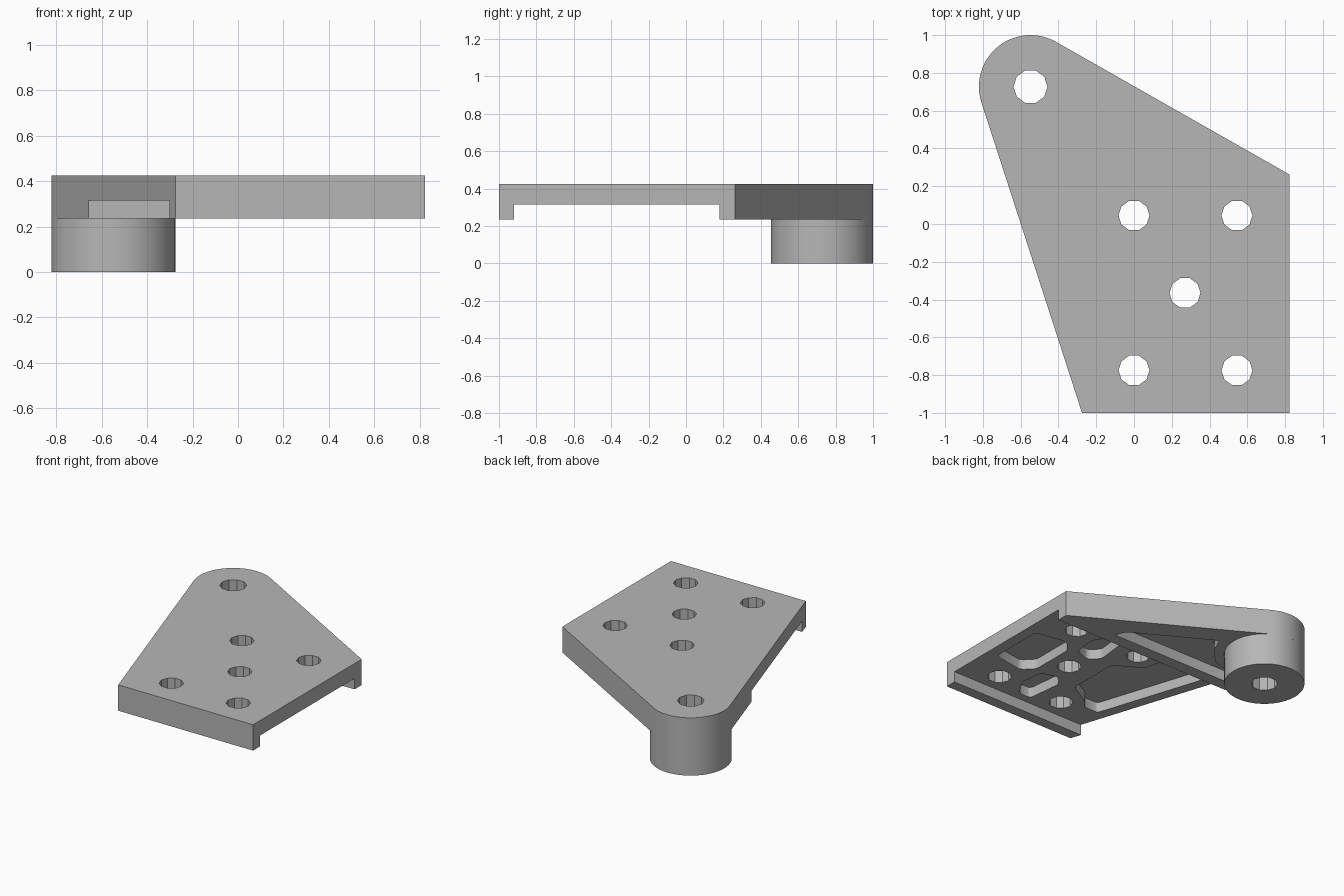
import bpy, bmesh, math
from mathutils import Vector

cube = bpy.data.objects.get("Cube")
if cube:
    bpy.data.objects.remove(cube, do_unlink=True)

TOP, UNDER, CEILING, POCKET = 0.425, 0.235, 0.315, 0.39
BOSS, RADIUS = Vector((-0.548, 0.727)), 0.273

grey = bpy.data.materials.new("plain_grey")
grey.use_nodes = True
grey.diffuse_color = (0.47, 0.47, 0.47, 1)
grey.node_tree.nodes["Principled BSDF"].inputs["Base Color"].default_value = (0.47, 0.47, 0.47, 1)


def prism(name, points, low, high, rounding=0):
    """Extrude an outline upwards, optionally rounding its upright edges."""
    bm = bmesh.new()
    base = bm.faces.new([bm.verts.new((p[0], p[1], low)) for p in points])
    grown = bmesh.ops.extrude_face_region(bm, geom=[base])["geom"]
    for v in grown:
        if isinstance(v, bmesh.types.BMVert):
            v.co.z = high
    if rounding:
        upright = [e for e in bm.edges if abs(e.verts[0].co.z - e.verts[1].co.z) > 0.01]
        bmesh.ops.bevel(bm, geom=upright, offset=rounding, segments=3,
                        profile=0.5, affect='EDGES', clamp_overlap=True)
    bmesh.ops.recalc_face_normals(bm, faces=bm.faces)
    mesh = bpy.data.meshes.new(name)
    bm.to_mesh(mesh)
    bm.free()
    mesh.materials.append(grey)
    obj = bpy.data.objects.new(name, mesh)
    bpy.context.collection.objects.link(obj)
    return obj


def arc(centre, radius, start, end, steps):
    return [(centre[0] + radius * math.cos(start + (end - start) * i / steps),
             centre[1] + radius * math.sin(start + (end - start) * i / steps))
            for i in range(steps + 1)]


def circle(centre, radius, sides):
    return arc(centre, radius, 0, math.tau, sides)[:-1]


def tangent_angle(point, side):
    """Angle on the boss circle where a line from the point touches it."""
    d = Vector(point) - BOSS
    return math.atan2(d.y, d.x) + side * math.acos(RADIUS / d.length)


def select(obj):
    bpy.ops.object.select_all(action='DESELECT')
    obj.select_set(True)
    bpy.context.view_layer.objects.active = obj


def cut(obj, points, low, high, rounding=0):
    cutter = prism("cutter", points, low, high, rounding)
    cutter.hide_render = True
    mod = obj.modifiers.new("cut", 'BOOLEAN')
    mod.operation, mod.solver, mod.object = 'DIFFERENCE', 'EXACT', cutter
    select(obj)
    bpy.ops.object.modifier_apply(modifier=mod.name)
    bpy.data.objects.remove(cutter, do_unlink=True)


# Plate: straight sides running tangent into the rounded end
back_corner, front_corner = (0.823, 0.262), (-0.275, -1)
start = tangent_angle(back_corner, 1)
end = tangent_angle(front_corner, -1) % math.tau
outline = [front_corner, (0.823, -1), back_corner] + arc(BOSS, RADIUS, start, end, 28)
plate = prism("mounting_plate", outline, UNDER, TOP)

# Wide channel across the underside
cut(plate, [(-1, -0.92), (1, -0.92), (1, 0.18), (-1, 0.18)], 0.1, CEILING)

# Lightening pockets in the channel, mirrored about the middle hole
MIDDLE = -0.365
near_pocket = [(0.36, -0.17), (0.38, 0.0), (0.3, 0.13), (0.2, 0.13), (0.17, -0.14), (0.24, -0.21)]
side_pocket = [(0.74, -0.57), (0.74, -0.16), (0.5, -0.12), (0.42, -0.2), (0.42, -0.53), (0.5, -0.61)]
long_pocket = [(0.06, -0.56), (0.06, -0.17), (-0.02, -0.12), (-0.14, -0.05), (-0.18, 0.12),
               (-0.52, 0.12), (-0.54, 0.08), (-0.28, -0.72), (-0.16, -0.72), (-0.12, -0.66)]
mirrored_pocket = [(x, 2 * MIDDLE - y) for x, y in near_pocket]
for pocket in (near_pocket, mirrored_pocket, side_pocket, long_pocket):
    cut(plate, pocket, 0.28, POCKET, 0.025)

# Pocket between the channel rib and the sloping back edge
cut(plate, [(0.4, 0.27), (0.36, 0.35), (-0.2, 0.67), (-0.25, 0.55), (-0.36, 0.43),
            (-0.5, 0.39), (-0.62, 0.39), (-0.59, 0.27)], 0.2, CEILING, 0.02)

# Five mounting holes
for hole in [(0, 0.045), (0.545, 0.045), (0.27, MIDDLE), (0, -0.775), (0.545, -0.775)]:
    cut(plate, circle(hole, 0.082, 10), 0.1, 0.6)

# Round boss under the rounded end, with a bore through both parts
boss = prism("round_boss", circle(BOSS, RADIUS, 56), 0, UNDER)
for part in (plate, boss):
    cut(part, circle(BOSS, 0.09, 10), -0.1, 0.6)
    select(part)
    bpy.ops.object.shade_smooth_by_angle(angle=math.radians(25))
